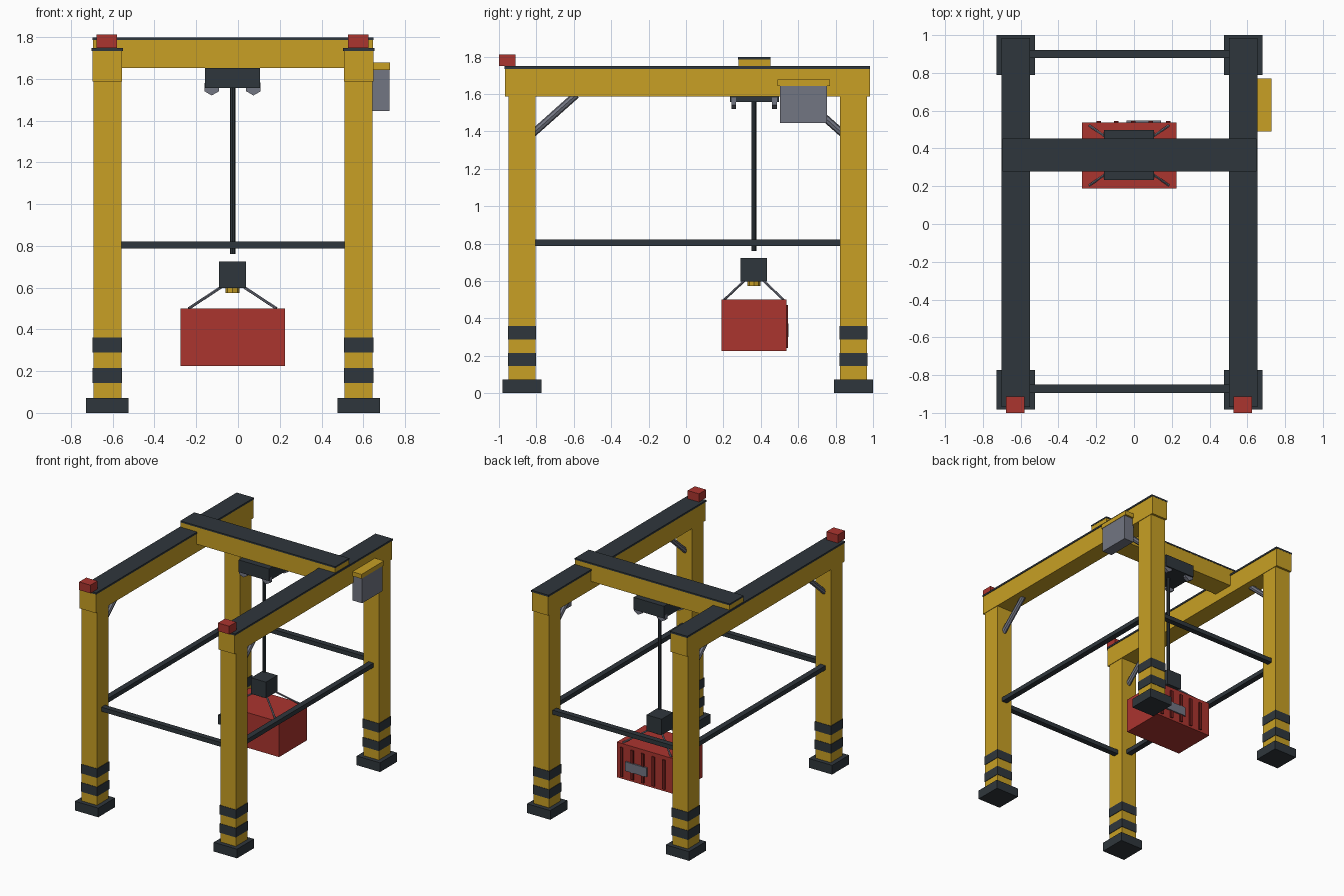
import bpy, bmesh
from mathutils import Vector

cube = bpy.data.objects.get("Cube")
if cube:
    bpy.data.objects.remove(cube, do_unlink=True)


def material(name, rgb):
    m = bpy.data.materials.new(name)
    m.use_nodes = True
    color = (*rgb, 1)
    m.diffuse_color = color
    m.node_tree.nodes["Principled BSDF"].inputs["Base Color"].default_value = color
    return m


YELLOW = material("yellow paint", (0.58, 0.35, 0.018))
DARK = material("dark steel", (0.028, 0.037, 0.045))
RED = material("red paint", (0.41, 0.035, 0.028))
DARK_RED = material("dark red", (0.16, 0.013, 0.011))
GREY = material("grey metal", (0.17, 0.18, 0.225))


def add_object(name, bm, mat):
    mesh = bpy.data.meshes.new(name)
    bm.to_mesh(mesh)
    bm.free()
    mesh.materials.append(mat)
    obj = bpy.data.objects.new(name, mesh)
    bpy.context.collection.objects.link(obj)
    return obj


def box(name, xs, ys, zs, mat):
    """Box from its (min, max) range on each axis."""
    bm = bmesh.new()
    bmesh.ops.create_cube(bm, size=1)
    for v in bm.verts:
        v.co = [(a + b) / 2 + c * (b - a) for c, (a, b) in zip(v.co, (xs, ys, zs))]
    return add_object(name, bm, mat)


def around(center, half):
    return (center - half, center + half)


def rod(name, start, end, radius, mat, sides=8):
    """Straight prism between two points."""
    start, end = Vector(start), Vector(end)
    axis = end - start
    bm = bmesh.new()
    bmesh.ops.create_cone(bm, cap_ends=True, segments=sides, radius1=radius,
                          radius2=radius, depth=axis.length)
    obj = add_object(name, bm, mat)
    obj.location = (start + end) / 2
    obj.rotation_mode = 'QUATERNION'
    obj.rotation_quaternion = axis.to_track_quat('Z', 'Y')
    return obj


SIDES = {"right": -0.626, "left": 0.578}
ENDS = {"front": -0.877, "back": 0.895}
TIE_Z = (0.787, 0.821)
BAND = 0.072
MID_X, MID_Y = -0.026, 0.366

# Legs with feet, warning bands and braces
for side, x in SIDES.items():
    for end, y in ENDS.items():
        tag = f"{end}_{side}"
        box(f"{tag}_foot", around(x, 0.101), around(y, 0.105), (0, BAND), DARK)
        box(f"{tag}_leg", around(x, 0.067), around(y, 0.072), (0.02, 1.6), YELLOW)
        for i in (2, 4):
            box(f"{tag}_band_{i // 2}", around(x, 0.071), around(y, 0.075),
                (i * BAND, (i + 1) * BAND), DARK)
        inward = 1 if y < 0 else -1
        rod(f"{tag}_brace", (x, y + inward * 0.06, 1.39),
            (x, y + inward * 0.29, 1.595), 0.02, GREY)

    # Side beam, rail and lower tie bar
    box(f"{side}_beam", around(x, 0.071), (-0.968, 0.984), (1.587, 1.734), YELLOW)
    box(f"{side}_rail", around(x, 0.075), (-0.97, 0.985), (1.734, 1.748), DARK)
    box(f"{side}_tie_bar", around(x, 0.022), tuple(ENDS.values()), TIE_Z, DARK)
    box(f"{side}_beacon", around(x - 0.003, 0.049), (-1.0, -0.912), (1.748, 1.812), RED)

for end, y in ENDS.items():
    box(f"{end}_tie_bar", tuple(SIDES.values()), around(y + 0.005, 0.022), TIE_Z, DARK)

# Travelling cross beam
box("cross_beam", (-0.694, 0.646), around(MID_Y, 0.085), (1.651, 1.785), YELLOW)
box("cross_beam_deck", (-0.696, 0.648), around(MID_Y, 0.087), (1.785, 1.797), DARK)

# Trolley with wheels
box("trolley", around(MID_X, 0.132), around(MID_Y, 0.132), (1.556, 1.652), DARK)
for dx in (-0.1, 0.1):
    for dy in (-0.111, 0.108):
        y = MID_Y + dy
        rod("trolley_wheel", (MID_X + dx, y - 0.013, 1.56),
            (MID_X + dx, y + 0.013, 1.56), 0.04, GREY, 6)

# Hoist cable, block and hook
rod("hoist_cable", (MID_X, MID_Y - 0.003, 0.76), (MID_X, MID_Y - 0.003, 1.56), 0.013, DARK)
box("hook_block", around(MID_X, 0.065), around(MID_Y - 0.004, 0.071), (0.598, 0.724), DARK)
rod("hook", (MID_X, MID_Y - 0.003, 0.574), (MID_X, MID_Y - 0.003, 0.6), 0.034, YELLOW)

# Container slung on four ropes
box("container", around(MID_X, 0.25), (0.189, 0.537), (0.225, 0.501), RED)
for sx in (-1, 1):
    for sy in (-1, 1):
        rod("sling_rope", (MID_X + sx * 0.21, MID_Y - 0.003 + sy * 0.158, 0.5),
            (MID_X + sx * 0.055, MID_Y - 0.003 + sy * 0.05, 0.602), 0.007, GREY, 6)
for i in range(5):
    box("container_rib", around(-0.187 + i * 0.092, 0.012), (0.53, 0.545),
        (0.242, 0.472), DARK_RED)
box("container_plate", (-0.04, 0.143), (0.535, 0.549), (0.3, 0.372), GREY)

# Control cabinet on the left beam
box("cabinet", (0.64, 0.725), (0.503, 0.755), (1.445, 1.645), GREY)
box("cabinet_lid", (0.64, 0.728), (0.49, 0.77), (1.643, 1.677), YELLOW)
